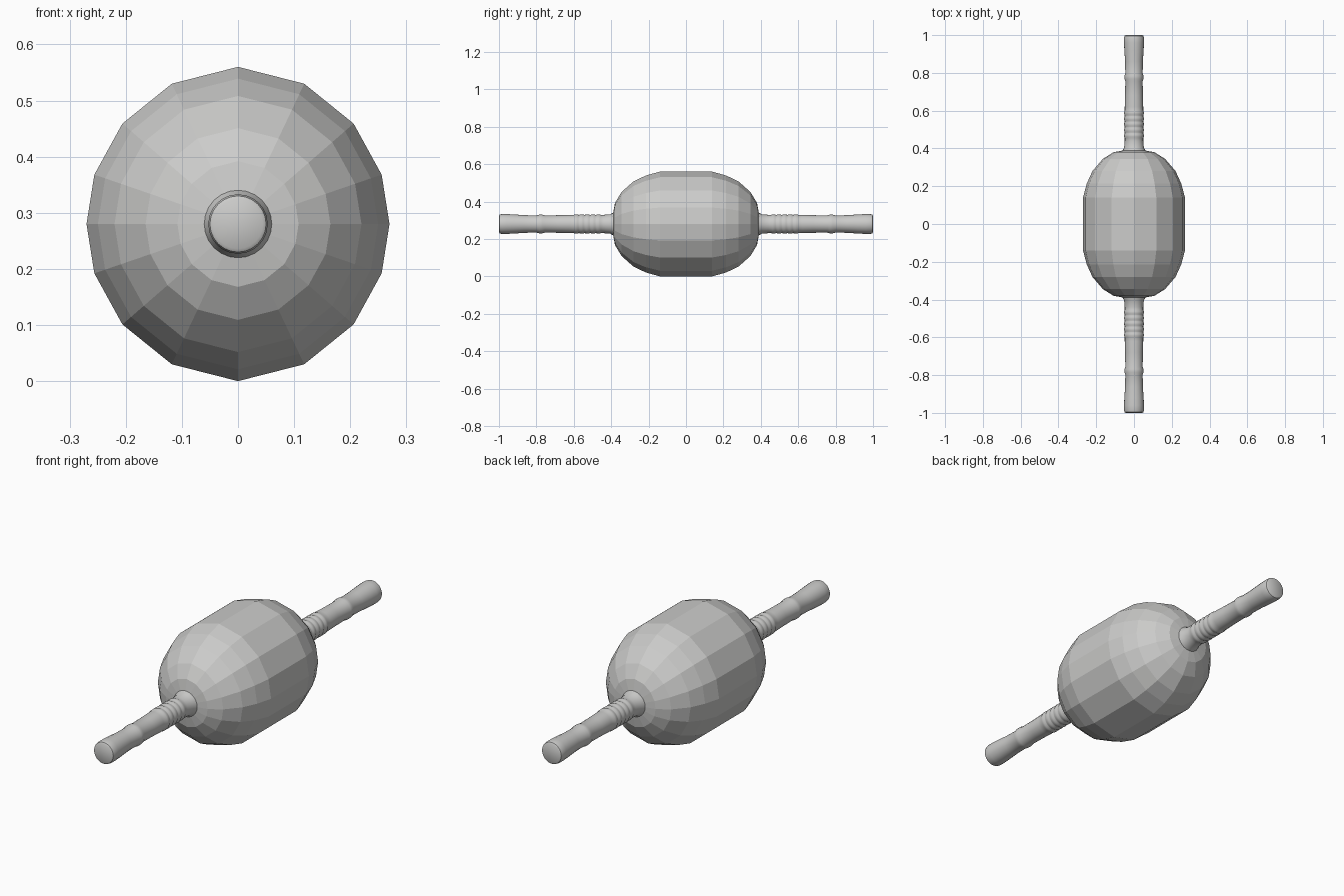
import bpy, bmesh, math

if "Cube" in bpy.data.objects:
    bpy.data.objects.remove(bpy.data.objects["Cube"])

ZC = 0.28
grey = bpy.data.materials.new("light grey")
grey.diffuse_color = (0.6, 0.6, 0.59, 1)
grey.use_nodes = True
grey.node_tree.nodes["Principled BSDF"].inputs["Base Color"].default_value = grey.diffuse_color


def lathe(name, profile, section, smooth):
    """Loft scaled copies of a cross-section along y; profile = (y, scale)."""
    bm = bmesh.new()
    rings = [[bm.verts.new((x * s, y, ZC + z * s)) for x, z in section]
             for y, s in profile]
    n = len(section)
    for a, b in zip(rings, rings[1:]):
        for i in range(n):
            j = (i + 1) % n
            bm.faces.new((a[i], a[j], b[j], b[i]))
    bm.faces.new(rings[0])
    bm.faces.new(rings[-1])
    bmesh.ops.recalc_face_normals(bm, faces=bm.faces[:])
    me = bpy.data.meshes.new(name)
    bm.to_mesh(me)
    bm.free()
    me.materials.append(grey)
    ob = bpy.data.objects.new(name, me)
    bpy.context.collection.objects.link(ob)
    if smooth:
        bpy.ops.object.select_all(action='DESELECT')
        ob.select_set(True)
        bpy.context.view_layer.objects.active = ob
        bpy.ops.object.shade_smooth_by_angle(angle=math.radians(40))
    return ob


# Faceted 16-sided barrel body
quarter = [(0.27, 0), (0.256, 0.088), (0.206, 0.179), (0.118, 0.25)]
section = quarter + [(0, 0.28)] + [(-x, z) for x, z in quarter[::-1]]
section += [(x, -z) for x, z in section[1:-1][::-1]]
half = [(0.14, 1), (0.215, 0.925), (0.28, 0.815), (0.345, 0.61),
        (0.38, 0.40), (0.39, 0.2)]
lathe("body", [(-y, s) for y, s in half[::-1]] + half, section, False)

# Turned handles: flare at the body, fine ridges, one bead, flared end
handle = [(0.37, 0.064), (0.39, 0.06), (0.405, 0.052), (0.44, 0.049)]
for k in range(5):
    y = 0.455 + k * 0.03
    handle += [(y, 0.049), (y + 0.007, 0.052), (y + 0.018, 0.052), (y + 0.025, 0.049)]
handle += [(0.62, 0.049), (0.68, 0.047), (0.755, 0.046), (0.768, 0.050),
           (0.785, 0.050), (0.798, 0.046), (0.86, 0.047), (0.92, 0.051),
           (0.96, 0.053), (0.985, 0.053), (0.996, 0.050), (1.0, 0.044)]
circle = [(math.cos(t * math.tau / 24), math.sin(t * math.tau / 24)) for t in range(24)]
for name, side in (("front_handle", -1), ("back_handle", 1)):
    lathe(name, [(side * y, r) for y, r in handle], circle, True)
